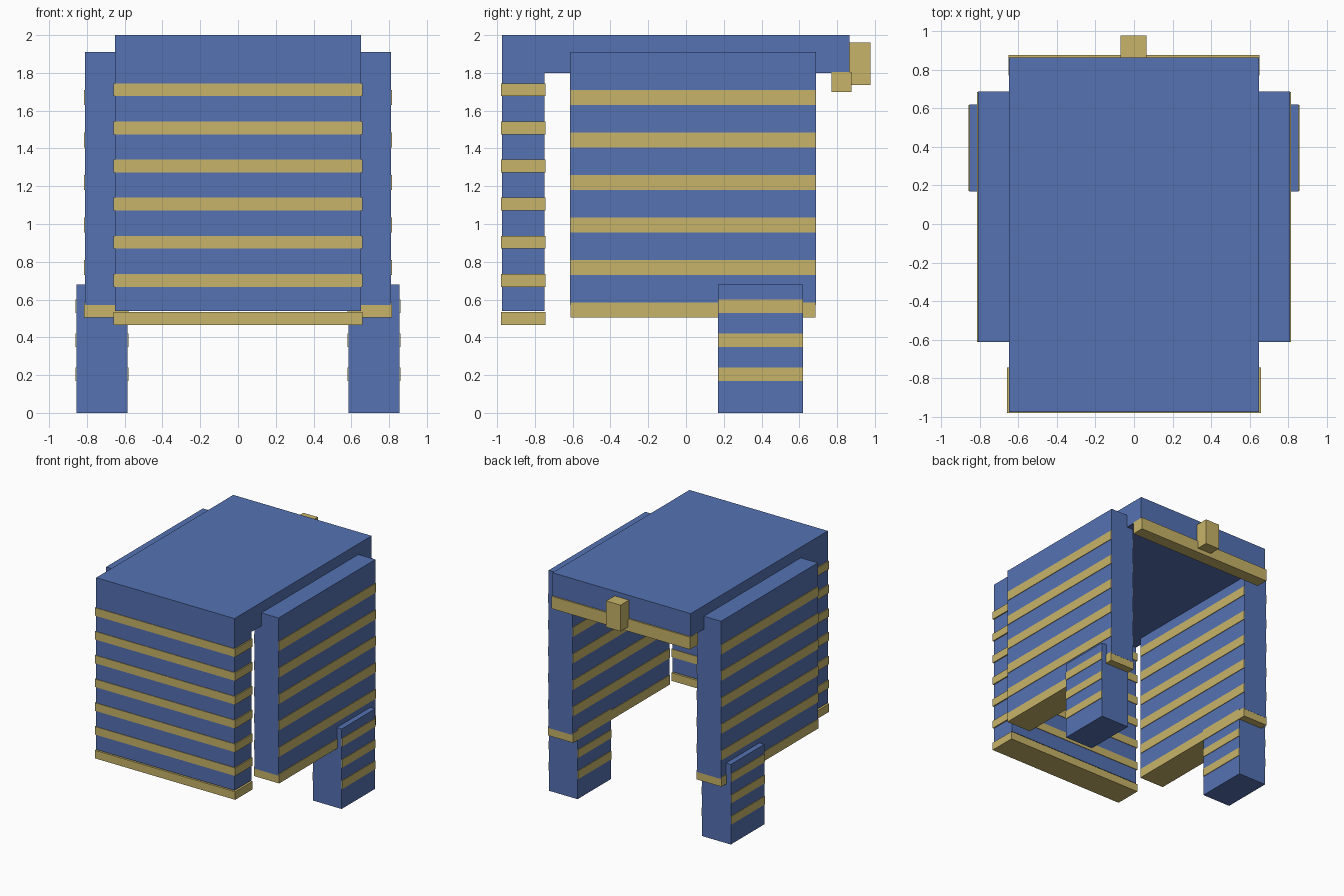
import bpy, bmesh

cube = bpy.data.objects.get("Cube")
if cube:
    bpy.data.objects.remove(cube, do_unlink=True)


def material(name, rgb):
    m = bpy.data.materials.new(name)
    m.use_nodes = True
    m.diffuse_color = (*rgb, 1)
    m.node_tree.nodes["Principled BSDF"].inputs["Base Color"].default_value = (*rgb, 1)
    return m


BLUE = material("blue", (0.089, 0.168, 0.45))
TAN = material("tan", (0.578, 0.456, 0.14))


def prism(name, profile, x0, x1, mat):
    """Extrude a (y, z) profile along x."""
    bm = bmesh.new()
    face = bm.faces.new([bm.verts.new((x0, y, z)) for y, z in profile])
    out = bmesh.ops.extrude_face_region(bm, geom=[face])
    moved = [v for v in out["geom"] if isinstance(v, bmesh.types.BMVert)]
    bmesh.ops.translate(bm, verts=moved, vec=(x1 - x0, 0, 0))
    bmesh.ops.recalc_face_normals(bm, faces=bm.faces)
    mesh = bpy.data.meshes.new(name)
    bm.to_mesh(mesh)
    bm.free()
    mesh.materials.append(mat)
    obj = bpy.data.objects.new(name, mesh)
    bpy.context.collection.objects.link(obj)
    return obj


def box(name, x, y, z, mat):
    corners = [(y[0], z[0]), (y[1], z[0]), (y[1], z[1]), (y[0], z[1])]
    return prism(name, corners, x[0], x[1], mat)


# Roof and front wall share one L-shaped profile
prism("roof_and_front_wall",
      [(-0.975, 0.54), (-0.75, 0.54), (-0.75, 1.8), (0.865, 1.8),
       (0.865, 2.0), (-0.975, 2.0)], -0.65, 0.65, BLUE)

# Slats around the front wall, the lowest hanging just below it
for i in range(7):
    z = 0.465 + 0.202 * i
    box(f"front_slat_{i + 1}", (-0.66, 0.66), (-0.98, -0.745), (z, z + 0.068), TAN)

# Back trim and latch
box("back_trim", (-0.652, 0.652), (0.77, 0.877), (1.70, 1.805), TAN)
box("back_latch", (-0.07, 0.065), (0.865, 0.978), (1.737, 1.96), TAN)

# Side walls and legs, one set on each side
for side, s in (("left", 1), ("right", -1)):
    def span(a, b):
        return sorted((s * a, s * b))

    box(f"{side}_wall", span(0.585, 0.81), (-0.613, 0.687), (0.57, 1.91), BLUE)
    for i in range(6):
        z = 0.505 + 0.225 * i
        box(f"{side}_wall_slat_{i + 1}", span(0.58, 0.815), (-0.612, 0.686),
            (z, z + 0.08), TAN)

    box(f"{side}_leg", span(0.585, 0.855), (0.17, 0.62), (0, 0.68), BLUE)
    for i in range(3):
        z = 0.17 + 0.18 * i
        box(f"{side}_leg_band_{i + 1}", span(0.58, 0.86), (0.171, 0.619),
            (z, z + 0.07), TAN)
